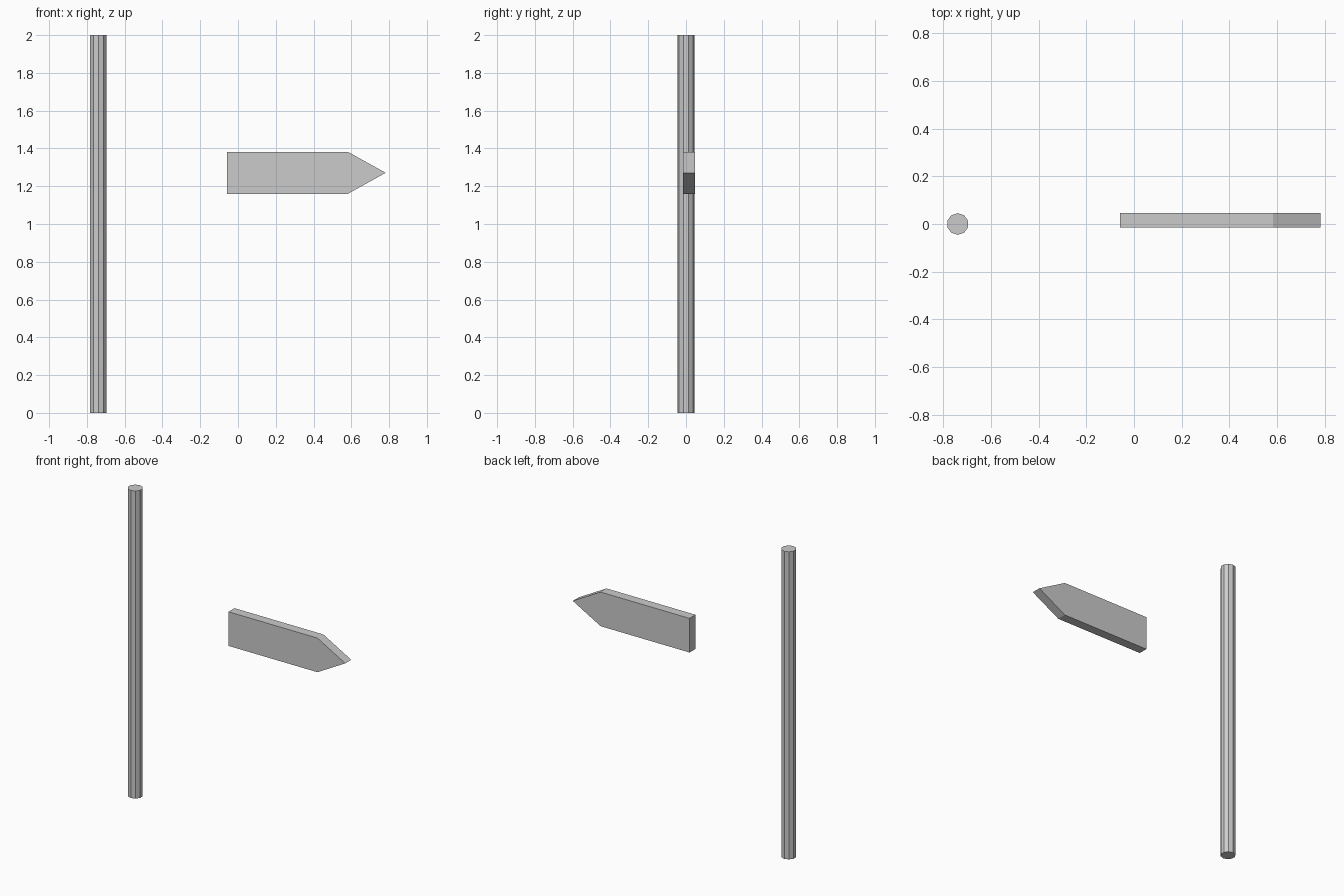
import bpy
import bmesh
from math import radians

if "Cube" in bpy.data.objects:
    bpy.data.objects.remove(bpy.data.objects["Cube"])


def add_object(name, bm):
    bmesh.ops.recalc_face_normals(bm, faces=bm.faces)
    mesh = bpy.data.meshes.new(name)
    bm.to_mesh(mesh)
    bm.free()
    obj = bpy.data.objects.new(name, mesh)
    bpy.context.collection.objects.link(obj)
    return obj


# ten-sided post, corners pointing along y
bpy.ops.mesh.primitive_cylinder_add(vertices=10, radius=0.0455, depth=2,
                                    location=(-0.739, 0, 1))
post = bpy.context.object
post.name = "post"

# arrow-shaped sign board: xz outline extruded along y
outline = [(-0.058, 1.16), (0.582, 1.16), (0.782, 1.271), (0.582, 1.382), (-0.058, 1.382)]
y_front, y_back = -0.015, 0.0465
bm = bmesh.new()
face = bm.faces.new([bm.verts.new((x, y_front, z)) for x, z in outline])
ext = bmesh.ops.extrude_face_region(bm, geom=[face], use_keep_orig=True)
moved = [e for e in ext["geom"] if isinstance(e, bmesh.types.BMVert)]
bmesh.ops.translate(bm, verts=moved, vec=(0, y_back - y_front, 0))
add_object("arrow_board", bm)
